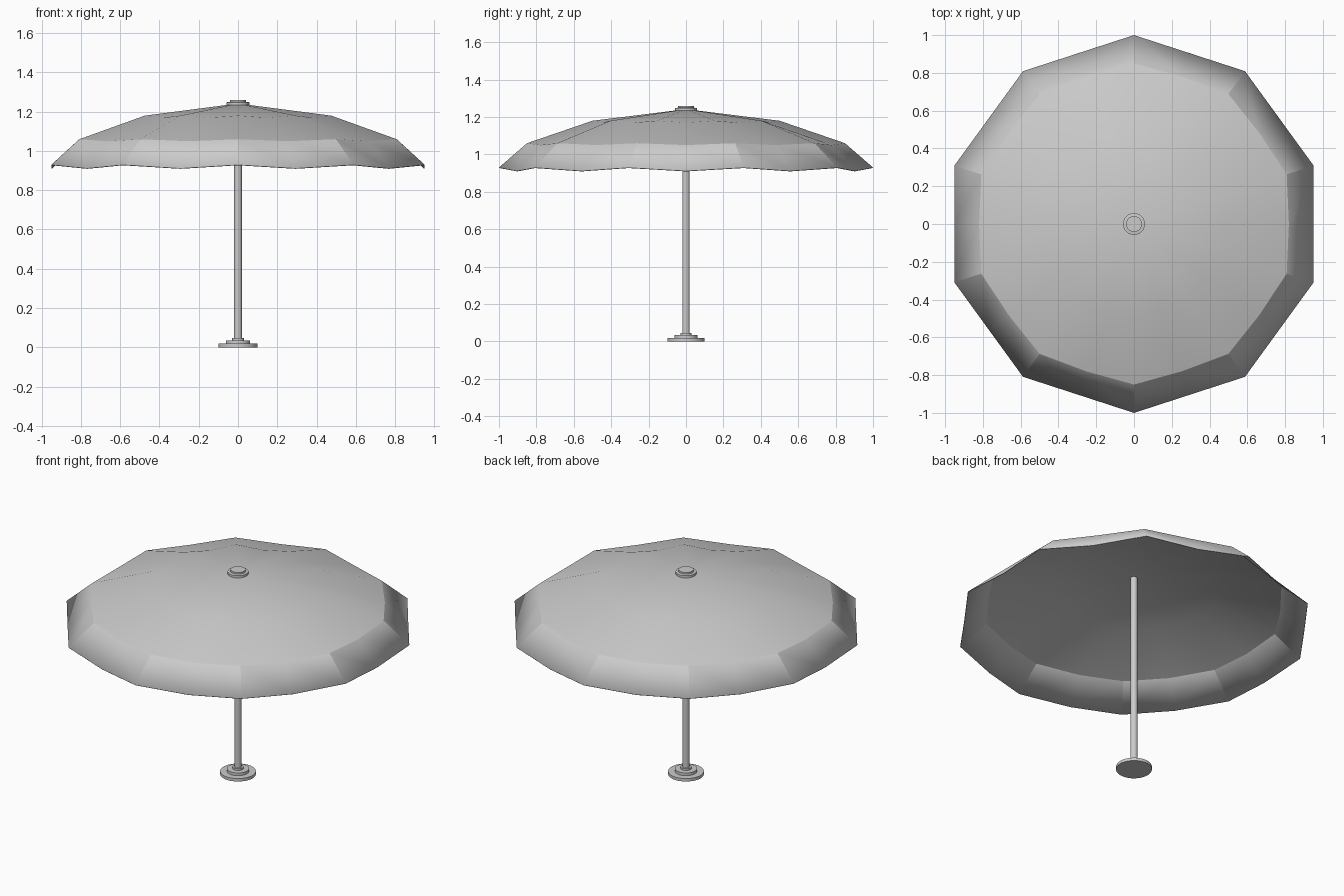
import bpy, bmesh, math
from mathutils import Vector

cube = bpy.data.objects.get("Cube")
if cube:
    bpy.data.objects.remove(cube, do_unlink=True)

grey = bpy.data.materials.new("light_grey")
grey.use_nodes = True
colour = (0.6, 0.6, 0.6, 1)
grey.diffuse_color = colour
grey.node_tree.nodes["Principled BSDF"].inputs["Base Color"].default_value = colour


def finish(name, bm, angle):
    bmesh.ops.recalc_face_normals(bm, faces=bm.faces)
    mesh = bpy.data.meshes.new(name)
    bm.to_mesh(mesh)
    bm.free()
    mesh.materials.append(grey)
    obj = bpy.data.objects.new(name, mesh)
    bpy.context.collection.objects.link(obj)
    bpy.ops.object.select_all(action='DESELECT')
    obj.select_set(True)
    bpy.context.view_layer.objects.active = obj
    bpy.ops.object.shade_smooth_by_angle(angle=math.radians(angle))
    return obj


def lathe(name, profile, sides=24):
    """Spin a (radius, height) profile around the z axis."""
    bm = bmesh.new()
    verts = [bm.verts.new((r, 0, z)) for r, z in profile]
    edges = [bm.edges.new(pair) for pair in zip(verts, verts[1:])]
    bmesh.ops.spin(bm, geom=verts + edges, cent=(0, 0, 0), axis=(0, 0, 1),
                   angle=math.tau, steps=sides, use_duplicate=False)
    bmesh.ops.remove_doubles(bm, verts=bm.verts, dist=0.0001)
    return finish(name, bm, 30)


# Canopy: ten ribs alternate with sagging panel centres
rib = [(0.5, 1.18), (0.85, 1.06), (1.0, 0.93)]
panel = [(0.47, 1.17), (0.82, 1.05), (0.951, 0.912)]
bm = bmesh.new()
apex = bm.verts.new((0, 0, 1.242))
spokes = []
for i in range(20):
    a = math.pi / 2 + i * math.tau / 20
    profile = panel if i % 2 else rib
    spokes.append([bm.verts.new((r * math.cos(a), r * math.sin(a), z)) for r, z in profile])
for i, s in enumerate(spokes):
    n = spokes[(i + 1) % 20]
    bm.faces.new((apex, s[0], n[0]))
    for k in range(2):
        bm.faces.new((s[k], s[k + 1], n[k + 1], n[k]))
canopy = finish("canopy", bm, 18)
if canopy.data.polygons[0].normal.z < 0:
    canopy.data.flip_normals()
cloth = canopy.modifiers.new("cloth_thickness", 'SOLIDIFY')
cloth.thickness = 0.004
cloth.offset = -1

# Pole, stepped base and top cap
lathe("pole", [(0, 0.03), (0.02, 0.03), (0.02, 1.24), (0, 1.24)])
lathe("base", [(0, 0), (0.1, 0), (0.1, 0.018), (0.062, 0.018), (0.062, 0.035),
               (0.03, 0.035), (0.03, 0.046), (0, 0.046)], 32)
lathe("top_cap", [(0, 1.23), (0.058, 1.234), (0.058, 1.248), (0.042, 1.25),
                  (0.042, 1.26), (0, 1.26)])
